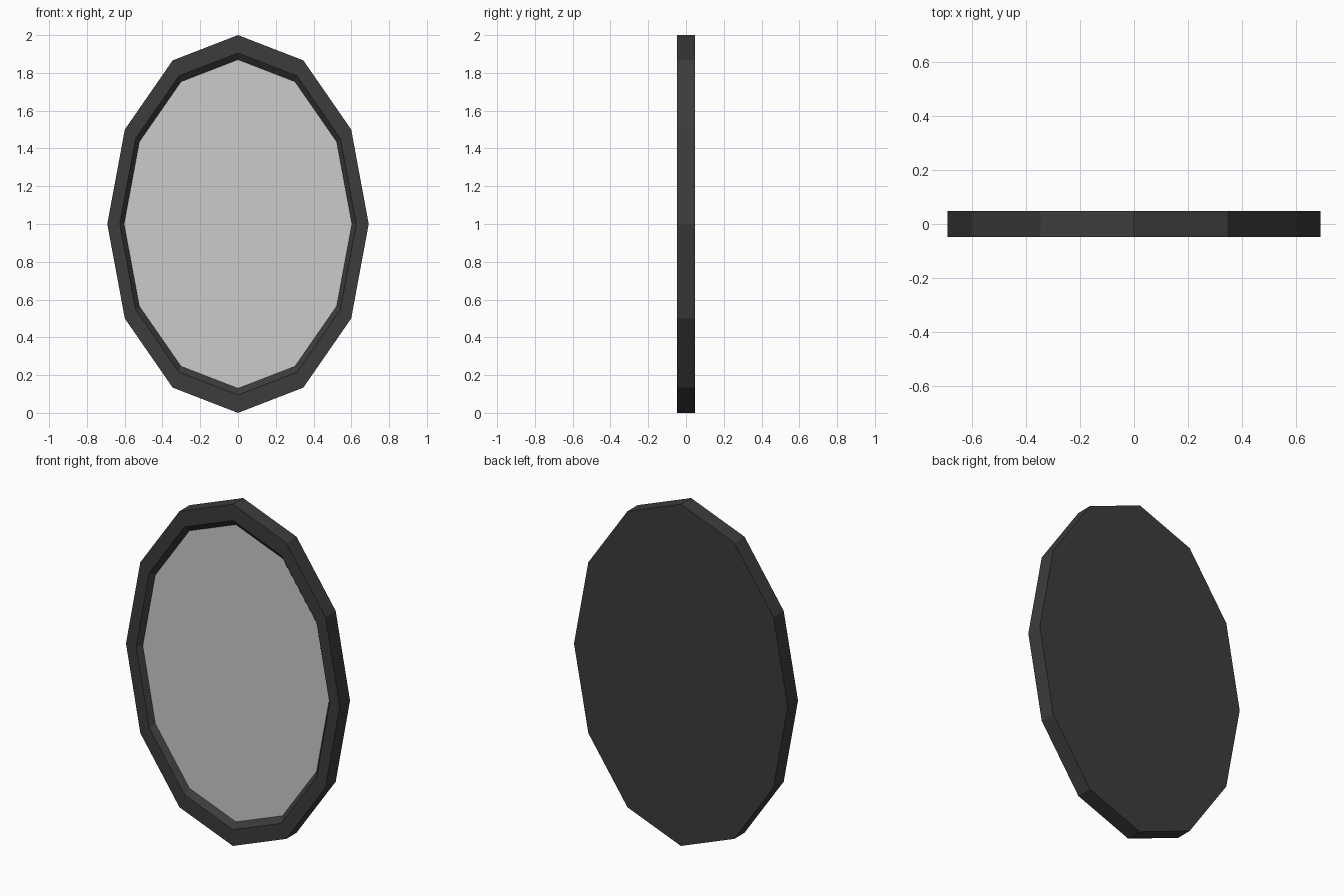
import bpy, bmesh
from math import sin, cos, pi

if "Cube" in bpy.data.objects:
    bpy.data.objects.remove(bpy.data.objects["Cube"])

SIDES = 12


def material(name, color):
    m = bpy.data.materials.new(name)
    m.diffuse_color = color
    m.use_nodes = True
    m.node_tree.nodes["Principled BSDF"].inputs["Base Color"].default_value = m.diffuse_color
    return m


def ring(bm, rx, rz, y):
    """Twelve-sided oval loop in the upright plane."""
    return [bm.verts.new((rx * cos(2 * pi * i / SIDES), y, 1 + rz * sin(2 * pi * i / SIDES)))
            for i in range(SIDES)]


def oval_part(name, profile, mat=None, cap_back=True):
    """Bridge oval loops (rx, rz, y); cap the first one."""
    bm = bmesh.new()
    rings = [ring(bm, *p) for p in profile]
    for a, b in zip(rings, rings[1:]):
        for i in range(SIDES):
            j = (i + 1) % SIDES
            bm.faces.new((a[i], a[j], b[j], b[i]))
    # counter-clockwise in x/z faces -y; reverse so a back cap faces +y
    bm.faces.new(rings[0][::-1] if cap_back else rings[0])
    mesh = bpy.data.meshes.new(name)
    bm.to_mesh(mesh)
    bm.free()
    obj = bpy.data.objects.new(name, mesh)
    bpy.context.collection.objects.link(obj)
    if mat:
        mesh.materials.append(mat)
    return obj


# Frame: flat back, outer wall, front rim, sloped inner lip
oval_part("mirror_frame", [
    (0.692, 1.0, 0.0475),
    (0.692, 1.0, -0.0475),
    (0.626, 0.905, -0.0475),
    (0.603, 0.87, -0.019),
], material("dark_frame", (0.045, 0.045, 0.045, 1)))

# Recessed glass panel
oval_part("mirror_glass", [(0.603, 0.87, -0.019)], cap_back=False)
